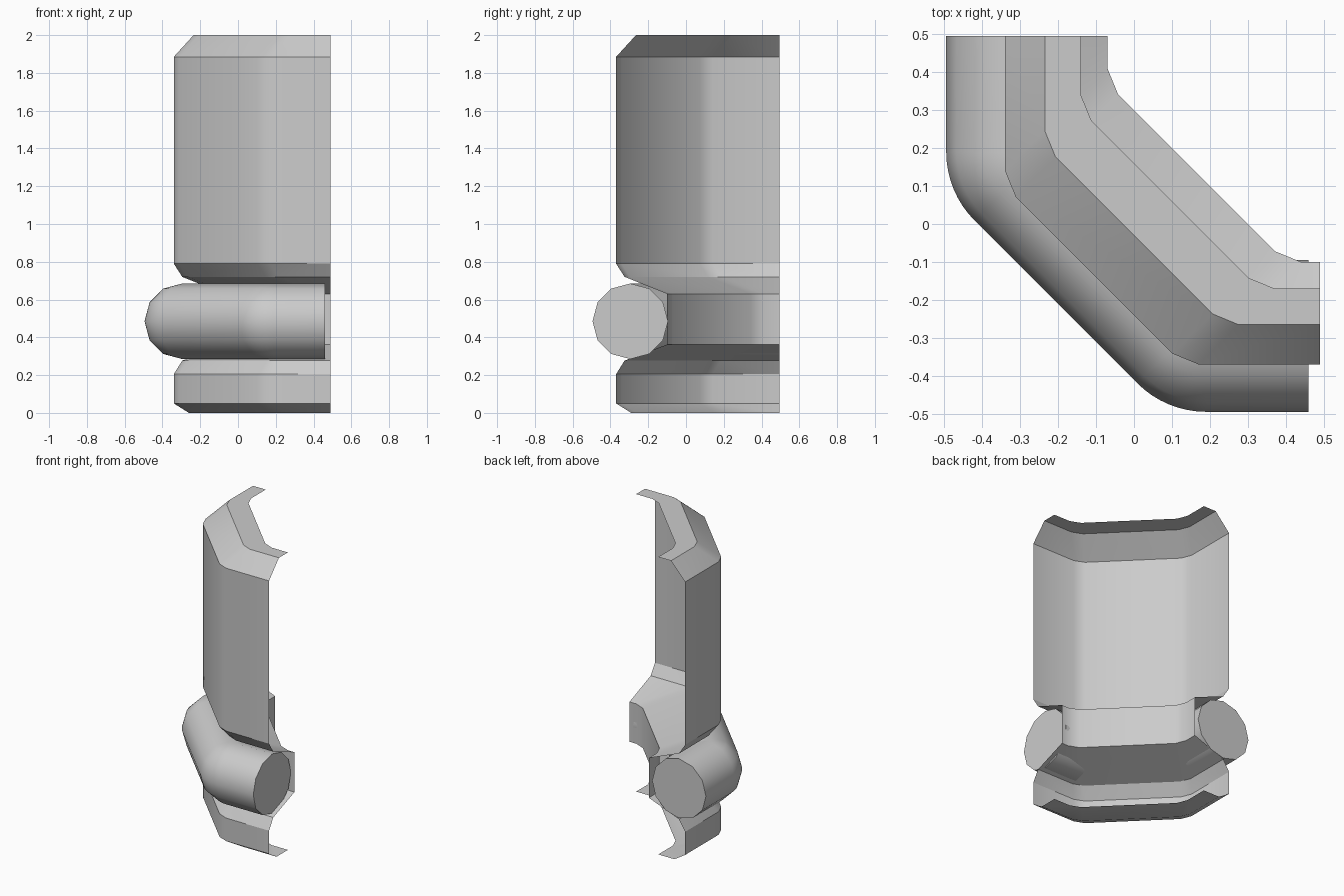
import bpy, math
from mathutils import Vector

if "Cube" in bpy.data.objects:
    bpy.data.objects.remove(bpy.data.objects["Cube"])


def skin(name, rings, angle, closed=False):
    """Join consecutive rows of points with quads; closed rows get end caps."""
    n = len(rings[0])
    verts = [p for r in rings for p in r]
    faces = []
    for i in range(len(rings) - 1):
        for j in range(n if closed else n - 1):
            k = (j + 1) % n
            faces.append((i * n + j, (i + 1) * n + j, (i + 1) * n + k, i * n + k))
    if closed:
        faces.append(tuple(range(n)))
        faces.append(tuple(reversed(range(len(verts) - n, len(verts)))))
    me = bpy.data.meshes.new(name)
    me.from_pydata(verts, [], faces)
    ob = bpy.data.objects.new(name, me)
    bpy.context.collection.objects.link(ob)
    bpy.ops.object.select_all(action='DESELECT')
    ob.select_set(True)
    bpy.context.view_layer.objects.active = ob
    bpy.ops.object.shade_smooth_by_angle(angle=math.radians(angle))
    return ob


X_END, Y_END = 0.49, 0.495

# Wall panel: open profile (inset, height) carried round the 45 degree corner
profile = [(0.20, 0.0), (0.08, 0.0), (0, 0.05), (0, 0.205), (0.045, 0.277),
           (0.27, 0.362), (0.27, 0.63), (0.045, 0.72), (0, 0.79),
           (0, 1.885), (0.105, 2.0), (0.20, 2.0)]
corner = [(-0.34, 0.14), (-0.312, 0.072), (0.102, -0.342), (0.17, -0.37)]
rows = []
for d, z in profile:
    row = [(x + d, y + d, z) for x, y in corner]
    rows.append([(-0.34 + d, Y_END, z)] + row + [(X_END, -0.37 + d, z)])
skin("corner_wall", rows, 30)

# Pipe: twelve-sided section following two tight 45 degree bends
R, BEND, SIDES, STEPS, PZ = 0.2, 0.056, 12, 8, 0.485
path = [(Vector((-0.295, Y_END)), math.pi)]
for c in (Vector((-0.239, 0.19)), Vector((0.19, -0.239))):
    start = math.pi if c.x < 0 else math.pi * 1.25
    for s in range(STEPS + 1):
        a = start + math.pi / 4 * s / STEPS
        path.append((c + BEND * Vector((math.cos(a), math.sin(a))), a))
path.append((Vector((0.46, -0.295)), math.pi * 1.5))

rings = []
for p, a in path:
    ring = []
    for k in range(SIDES):
        t = -2 * math.pi * k / SIDES
        u = R * math.cos(t)
        ring.append((p.x + u * math.cos(a), p.y + u * math.sin(a),
                     PZ + R * math.sin(t)))
    rings.append(list(reversed(ring)))
skin("pipe", rings, 40, closed=True)
